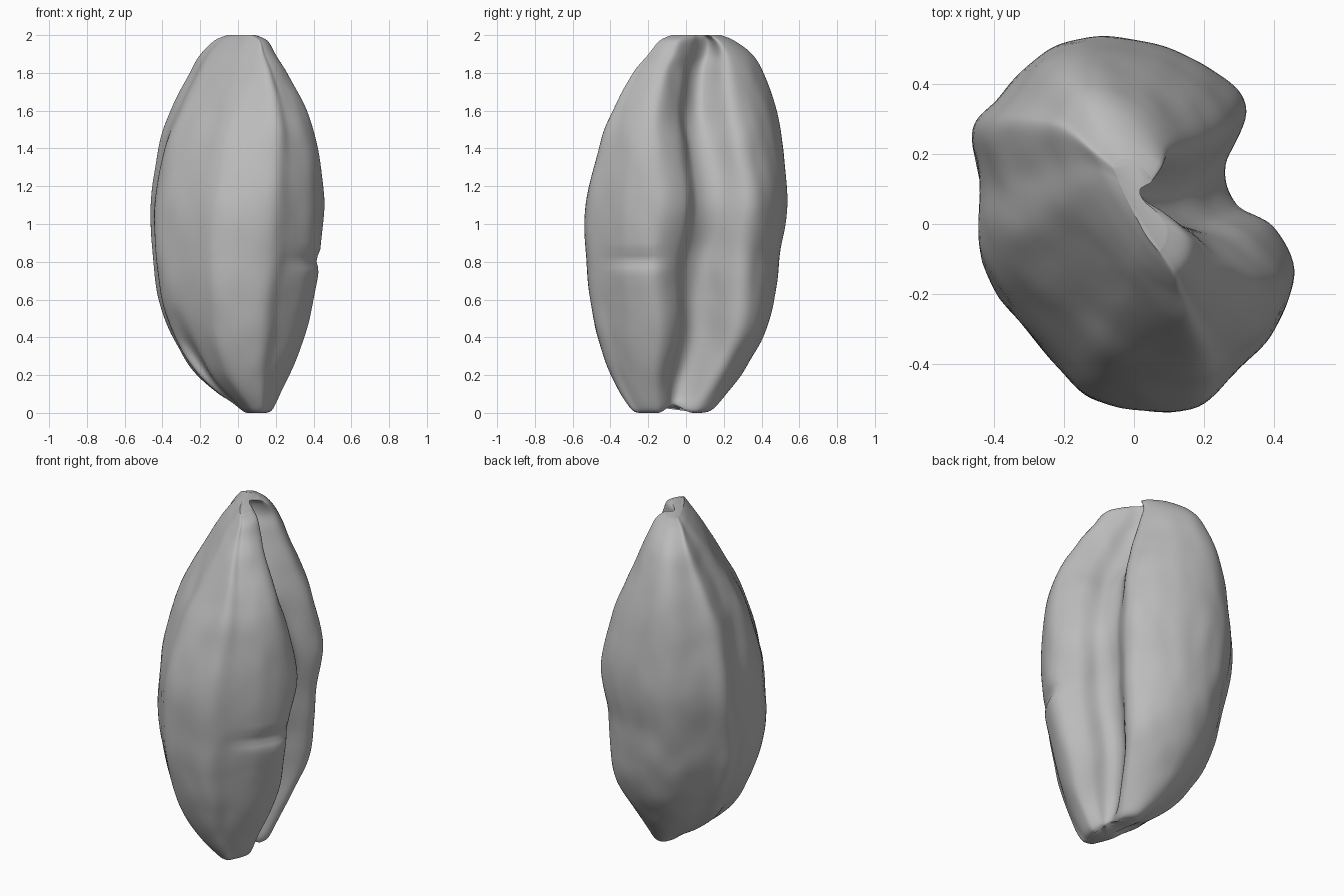
import bpy, bmesh, math
from mathutils import Vector, noise

cube = bpy.data.objects.get("Cube")
if cube:
    bpy.data.objects.remove(cube, do_unlink=True)


def spline(points, closed, steps):
    """Sample a smooth curve through points of any dimension."""
    count = len(points)
    pick = (lambda i: points[i % count]) if closed else (lambda i: points[max(0, min(count - 1, i))])
    result = []
    for i in range(count if closed else count - 1):
        around = [pick(i + k) for k in (-1, 0, 1, 2)]
        for s in range(steps):
            t = s / steps
            result.append([b + t / 2 * (c - a + t * (2 * a - 5 * b + 4 * c - d + t * (3 * (b - c) + d - a)))
                           for a, b, c, d in zip(*around)])
    if not closed:
        result.append(list(points[-1]))
    return result


def bump(value, centre, width):
    """Smooth hill from zero to one around a centre."""
    t = max(0, 1 - abs(value - centre) / width)
    return t * t * (3 - 2 * t)


# Widest cross-section, with the deep furrow on the +x side
outline = [(-.08, .54), (.1, .51), (.25, .43), (.32, .32), (.26, .16), (.29, .05),
           (.4, -.01), (.455, -.15), (.4, -.3), (.28, -.43), (.16, -.53), (-.1, -.51),
           (-.24, -.38), (-.43, -.12), (-.44, .1), (-.46, .26), (-.38, .36), (-.24, .5)]
furrow_y = .16

# Height, x limits, y limits, furrow position, extra furrow depth, flattening
levels = [(0, .04, .15, -.25, .08, -.06, .3, 0),
          (.03, -.01, .19, -.3, .15, -.04, .3, 0),
          (.2, -.21, .26, -.4, .27, -.01, .25, 0),
          (.4, -.34, .33, -.47, .37, .05, .2, 0),
          (.6, -.41, .38, -.51, .44, .07, .15, 0),
          (.8, -.44, .425, -.53, .49, .1, .1, 0),
          (1.1, -.455, .455, -.54, .535, .17, 0, .03),
          (1.4, -.42, .42, -.48, .51, .13, .1, .16),
          (1.6, -.36, .355, -.41, .47, .1, .25, .32),
          (1.8, -.26, .25, -.3, .4, .1, .42, .47),
          (1.9, -.2, .19, -.22, .34, .12, .55, .55),
          (1.97, -.13, .15, -.16, .25, .12, .6, .65),
          (2, -.06, .09, -.09, .18, .1, .5, .7)]


def surface_point(x, y, level):
    z, x0, x1, y0, y1, furrow, depth, flat = level
    u, w = x / .455, y / .54
    if x > 0:
        u -= depth * bump(y, .13, .28)
    # Narrow the tip into a ridge running diagonally, fill the back lobe's foot
    along, across = (u - w) / 2, (u + w) / 2
    along *= 1 + .27 * flat
    across *= 1 - flat if across < 0 else 1 - .3 * flat + .18 * bump(z, .4, .5)
    u, w = along + across, across - along
    v = (w * .54 - furrow_y) / (.7 if w * .54 < furrow_y else .38)
    px = (x0 + x1) / 2 + u * (x1 - x0) / 2
    py = furrow + v * ((furrow - y0) if v < 0 else (y1 - furrow))
    # Hollow low on the front -x side
    hollow = bump(math.atan2(y, x), -2.7, .35) * bump(z, .28, .3)
    px += .03 * hollow
    py += .05 * hollow
    # Short pinch across the front lobe
    if x > 0 and y < 0:
        px -= .025 * bump(z, .81, .06) * bump(y, -.25, .25)
    # Raised gap between the two lobe feet
    pz = z + .04 * bump(y, .13, .3) * bump(z, 0, .1)
    return Vector((px, py, pz))


# Seed body, lofted through all levels
bm = bmesh.new()
section = spline(outline, True, 8)
rings = [[bm.verts.new(surface_point(x, y, level)) for x, y in section]
         for level in spline(levels, False, 8)]
size = len(section)
for low, high in zip(rings, rings[1:]):
    for i in range(size):
        j = (i + 1) % size
        bm.faces.new((low[j], low[i], high[i], high[j]))
bm.faces.new(rings[0])
bm.faces.new(list(reversed(rings[-1])))
bmesh.ops.recalc_face_normals(bm, faces=bm.faces)

# Faint wrinkles along the husk
bm.normal_update()
for vert in bm.verts:
    p = vert.co
    fade = min(1, p.z * 5, (2 - p.z) * 5)
    wrinkle = noise.noise(Vector((p.x * 9, p.y * 9, p.z * 5)))
    vert.co += vert.normal * wrinkle * .006 * max(0, fade)

mesh = bpy.data.meshes.new("seed_body")
bm.to_mesh(mesh)
bm.free()
seed = bpy.data.objects.new("seed_body", mesh)
bpy.context.collection.objects.link(seed)

# Plain grey husk
husk = bpy.data.materials.new("husk_grey")
husk.use_nodes = True
colour = (.5, .5, .5, 1)
husk.diffuse_color = colour
husk.node_tree.nodes["Principled BSDF"].inputs["Base Color"].default_value = colour
mesh.materials.append(husk)

bpy.context.view_layer.objects.active = seed
seed.select_set(True)
bpy.ops.object.shade_smooth_by_angle(angle=math.radians(50))
